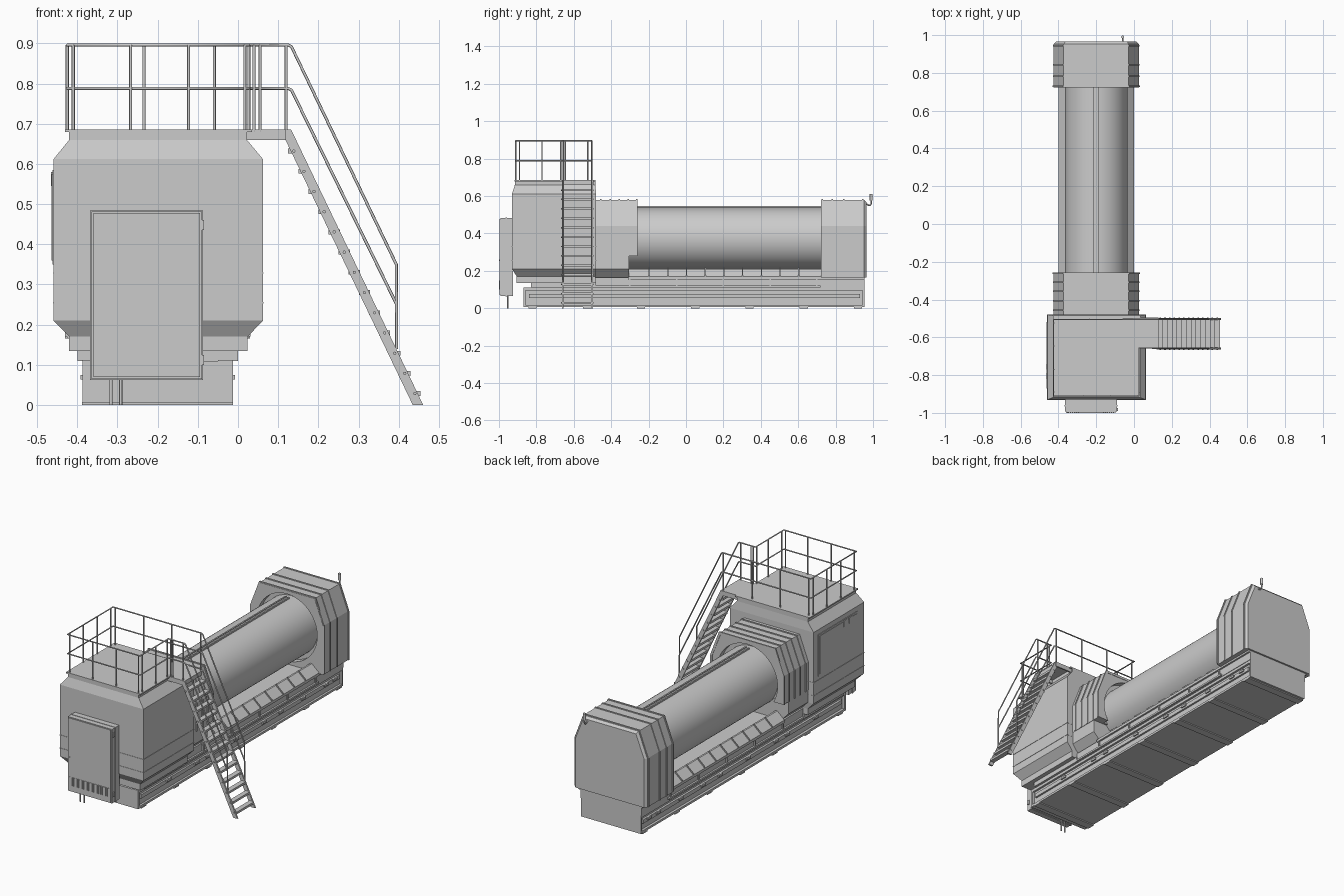
import bpy, bmesh, math
from mathutils import Vector, Matrix

if "Cube" in bpy.data.objects:
    bpy.data.objects.remove(bpy.data.objects["Cube"])

CX = -0.2  # centre line of drum and base


def finish(name, bm, smooth=False):
    bmesh.ops.recalc_face_normals(bm, faces=bm.faces)
    me = bpy.data.meshes.new(name)
    bm.to_mesh(me)
    bm.free()
    ob = bpy.data.objects.new(name, me)
    bpy.context.collection.objects.link(ob)
    if smooth:
        bpy.ops.object.select_all(action='DESELECT')
        ob.select_set(True)
        bpy.context.view_layer.objects.active = ob
        bpy.ops.object.shade_smooth_by_angle()
    return ob


def loft(bm, rings):
    vs = [[bm.verts.new(p) for p in r] for r in rings]
    n = len(vs[0])
    for a, b in zip(vs, vs[1:]):
        for i in range(n):
            bm.faces.new((a[i], a[(i + 1) % n], b[(i + 1) % n], b[i]))
    bm.faces.new(vs[0])
    bm.faces.new(vs[-1])


def rect(x0, x1, y0, y1, z):
    return [(x0, y0, z), (x1, y0, z), (x1, y1, z), (x0, y1, z)]


def boxes(name, items):
    """Each item is x0, x1, y0, y1, z0, z1."""
    bm = bmesh.new()
    for x0, x1, y0, y1, z0, z1 in items:
        loft(bm, [rect(x0, x1, y0, y1, z0), rect(x0, x1, y0, y1, z1)])
    return finish(name, bm)


def prisms(name, items):
    """Each item is an xz profile, y0, y1."""
    bm = bmesh.new()
    for prof, y0, y1 in items:
        loft(bm, [[(x, y, z) for x, z in prof] for y in (y0, y1)])
    return finish(name, bm)


def cylinder(name, r, a, b, seg=64):
    a, b = Vector(a), Vector(b)
    bm = bmesh.new()
    m = Matrix.Translation((a + b) / 2) @ (b - a).to_track_quat('Z', 'Y').to_matrix().to_4x4()
    bmesh.ops.create_cone(bm, cap_ends=True, segments=seg, radius1=r, radius2=r,
                          depth=(b - a).length, matrix=m)
    return finish(name, bm, True)


def tubes(name, paths, r=0.0038):
    cu = bpy.data.curves.new(name, 'CURVE')
    cu.dimensions = '3D'
    cu.bevel_depth, cu.bevel_resolution, cu.use_fill_caps = r, 2, True
    for pts in paths:
        sp = cu.splines.new('POLY')
        sp.points.add(len(pts) - 1)
        for q, p in zip(sp.points, pts):
            q.co = (*p, 1)
        sp.use_smooth = True
    ob = bpy.data.objects.new(name, cu)
    bpy.context.collection.objects.link(ob)


def both(x0, x1, *rest):
    """Box given by offsets from the centre line, plus its mirror image."""
    return [(CX + x0, CX + x1, *rest), (CX - x1, CX - x0, *rest)]


# base skid: recessed web, flanges, side rail, pads and cross ribs
boxes("base_web", [(-0.373, -0.025, -0.86, 0.95, 0.006, 0.11)])
items = both(0.15, 0.187, -0.87, 0.955, 0.095, 0.112) + both(0.15, 0.187, -0.87, 0.955, 0.006, 0.018)
items += both(0.17, 0.185, -0.84, 0.93, 0.054, 0.076)
boxes("base_flanges", items + [(-0.387, -0.013, y, y + 0.012, 0.006, 0.11) for y in (-0.87, 0.943)])
items = []
for y in (-0.6, -0.35, -0.25, 0.0, 0.25, 0.4, 0.6, 0.8, 0.88):
    items += both(0.18, 0.192, y - 0.018, y + 0.018, 0.064, 0.075)
boxes("side_pads", items)
boxes("base_ribs", [(-0.388, -0.012, y - 0.022, y + 0.022, 0, 0.007)
                    for y in [-0.82 + i * 0.29 for i in range(7)]])

# upper frame with posts
boxes("upper_frame", [(-0.39, -0.01, -0.82, 0.955, 0.11, 0.165),
                      (-0.40, 0.0, -0.83, 0.72, 0.112, 0.122), (-0.40, 0.0, -0.31, 0.955, 0.155, 0.167),
                      (-0.40, 0.0, -0.83, -0.48, 0.11, 0.137)])
items = []
for y in (-0.3, -0.05, 0.2, 0.45, 0.7):
    items += both(0.18, 0.197, y - 0.004, y + 0.004, 0.115, 0.165)
boxes("frame_posts", items)

# sloped cover flaps beside the drum, with ribs
items = []
for s in (-1, 1):
    flap = [(CX + s * 0.2, 0.165), (CX + s * 0.2, 0.17), (CX + s * 0.155, 0.21),
            (CX + s * 0.145, 0.21), (CX + s * 0.145, 0.165)]
    rib = [(CX + s * 0.2, 0.165), (CX + s * 0.2, 0.178), (CX + s * 0.155, 0.217), (CX + s * 0.15, 0.165)]
    items.append((flap, -0.305, 0.725))
    items += [(rib, -0.2 + i * 0.1, -0.194 + i * 0.1) for i in range(9)]
prisms("drum_flaps", items)

# drum with seam strips
drum_z = 0.373
cylinder("drum", 0.165, (CX, -0.34, drum_z), (CX, 0.78, drum_z), 72)
boxes("drum_seam", both(0.006, 0.014, -0.26, 0.725, 0.53, 0.546) + [(CX - 0.014, CX + 0.014, -0.26, 0.725, 0.53, 0.541)])


# drum end hoods
def hood_profile(z0, o=0.0):
    r = [(0.226 + o, z0), (0.226 + o, 0.44), (0.172 + o * 0.7, 0.58 + o)]
    return [(CX + x, z) for x, z in r] + [(CX - x, z) for x, z in reversed(r)]


def hood(name, y0, y1, z0, ribs, hole_y, end_bevel):
    bm = bmesh.new()
    ys = [(y0, 0), (y1, 0)]
    if end_bevel:
        ys = [(y0, 0), (y1 - 0.012, 0), (y1, -0.012)]
    loft(bm, [[(x, y, z) for x, z in hood_profile(z0, o)] for y, o in ys])
    ob = finish(name, bm)
    cut = cylinder(name + "_cutter", 0.188, (CX, hole_y - 0.035, drum_z), (CX, hole_y + 0.035, drum_z))
    cut.hide_render = True
    cut.hide_viewport = True
    cut.display_type = 'WIRE'
    m = ob.modifiers.new("opening", 'BOOLEAN')
    m.operation, m.object, m.solver = 'DIFFERENCE', cut, 'EXACT'
    prisms(name + "_panels", [(hood_profile(z0, o), a, b) for a, b, o in ribs])


hood("front_hood", -0.485, -0.26, 0.28,
     [(-0.46, -0.452, 0.004), (-0.41, -0.402, 0.004), (-0.36, -0.352, 0.004), (-0.312, -0.304, 0.004)],
     -0.26, False)
hood("rear_hood", 0.722, 0.965, 0.165,
     [(0.778, 0.786, 0.004), (0.84, 0.848, 0.004), (0.94, 0.948, 0.004)], 0.722, True)
# rim strips around the hood openings
for nm, z0, y in (("front", 0.28, -0.262), ("rear", 0.17, 0.728)):
    out = hood_profile(z0, 0.005)
    inn = hood_profile(z0, -0.008)
    prisms(nm + "_hood_rim", [([out[i], out[i + 1], inn[i + 1], inn[i]], y - 0.004, y + 0.004)
                              for i in range(5)])

# transition chute between cabin and drum
prisms("chute", [([(-0.38, 0.165), (-0.02, 0.165), (0.024, 0.21), (0.024, 0.282), (-0.424, 0.282),
                   (-0.424, 0.21)], -0.49, -0.305)])

# small bent pipe at the rear
pts = [(-0.06, 0.96, 0.56)]
pts += [(-0.06, 0.978 + 0.012 * math.sin(t), 0.562 - 0.012 * math.cos(t))
        for t in [math.pi / 2 * i / 5 for i in range(6)]]
tubes("rear_pipe", [pts + [(-0.06, 0.99, 0.58)]], 0.004)
cylinder("rear_pipe_handle", 0.008, (-0.06, 0.99, 0.575), (-0.06, 0.99, 0.612), 16)

# cabin shell
bm = bmesh.new()
loft(bm, [rect(-0.42, 0.024, -0.905, -0.485, 0.135), rect(-0.42, 0.024, -0.905, -0.485, 0.17),
          rect(-0.459, 0.062, -0.93, -0.48, 0.21), rect(-0.459, 0.062, -0.93, -0.48, 0.612),
          rect(-0.42, 0.022, -0.915, -0.485, 0.66), rect(-0.42, 0.022, -0.915, -0.485, 0.68)])
finish("cabin", bm)
boxes("cabin_seams", [(-0.461, 0.064, -0.932, -0.479, z, z + 0.003) for z in (0.253, 0.327)])
# left side service panel with frame and handles
boxes("service_panel", [(-0.462, -0.45, -0.87, -0.52, 0.35, 0.585), (-0.464, -0.45, -0.86, -0.53, 0.36, 0.575)])
boxes("panel_handles", [(-0.466, -0.45, y, y + 0.03, 0.545, 0.58) for y in (-0.82, -0.77)])

# control cabinet with door, louvres and cables
boxes("cabinet", [(-0.365, -0.09, -0.993, -0.925, 0.065, 0.482), (-0.368, -0.087, -0.965, -0.958, 0.062, 0.484)])
boxes("cabinet_door", [(-0.36, -0.095, -0.997, -0.99, 0.07, 0.478)])
boxes("cabinet_louvres", [(-0.35 + i * 0.0104, -0.3445 + i * 0.0104, -1.0, -0.99, 0.1, 0.148) for i in range(24)])
cylinder("door_knob", 0.005, (-0.353, -1.0, 0.257), (-0.353, -0.99, 0.257), 12)
boxes("cabinet_hinges", [(-0.092, -0.085, -0.99, -0.975, z, z + 0.025) for z in (0.1, 0.435)])
tubes("cabinet_cables", [[(x, -0.952, 0.0), (x, -0.952, 0.07)] for x in (-0.316, -0.292)], 0.004)

# platform deck with stair landing
boxes("platform", [(-0.43, 0.035, -0.918, -0.485, 0.679, 0.686), (0.02, 0.13, -0.66, -0.495, 0.679, 0.686)]
      + [(0.02, 0.128, y, y + 0.008, 0.66, 0.68) for y in (-0.66, -0.503)]
      + [(0.12, 0.128, -0.66, -0.495, 0.66, 0.68)])

# railings and stair handrails
XL, XR, YF, YB, YS = -0.425, 0.027, -0.91, -0.505, -0.657
paths = []
for z, zb in ((0.896, 0.35), (0.788, 0.252)):
    low = [(0.395, 0.14)] if z > 0.8 else []
    rail = [(0.125, z), (0.133, z - 0.004), (0.394, zb)] + low
    paths.append([(x, YS, q) for x, q in reversed(rail)] + [(XR, YS, z), (XR, YF, z), (XL, YF, z),
                 (XL, YB, z)] + [(x, YB, q) for x, q in rail])
tubes("rails", paths)
posts = [(x, YF) for x in (-0.41, -0.267, -0.123, 0.017)] + [(x, YB) for x in (-0.41, -0.234, -0.059, 0.12)]
posts += [(x, YS) for x in (0.04, 0.055, 0.12)]
posts += [(XL, y) for y in (-0.89, -0.77, -0.645, -0.525)] + [(XR, y) for y in (-0.89, -0.77, -0.67)]
tubes("rail_posts", [[(x, y, 0.68), (x, y, 0.896)] for x, y in posts])

# stairs: stringers, treads and bolts
stringer = [(0.118, 0.66), (0.118, 0.686), (0.132, 0.686), (0.461, 0.0), (0.435, 0.0)]
prisms("stair_stringers", [(stringer, -0.664, -0.655), (stringer, -0.507, -0.498)])
steps = [(0.139 + i * 0.0251, 0.632 - i * 0.0503) for i in range(13)]
boxes("stair_treads", [(x - 0.014, x + 0.014, -0.656, -0.506, z - 0.006, z + 0.006) for x, z in steps])
bm = bmesh.new()
for x, z in steps:
    for y in (-0.665, -0.497):
        bmesh.ops.create_cone(bm, cap_ends=True, segments=8, radius1=0.004, radius2=0.004, depth=0.006,
                              matrix=Matrix.Translation((x, y, z)) @ Matrix.Rotation(math.pi / 2, 4, 'X'))
finish("stair_bolts", bm)
